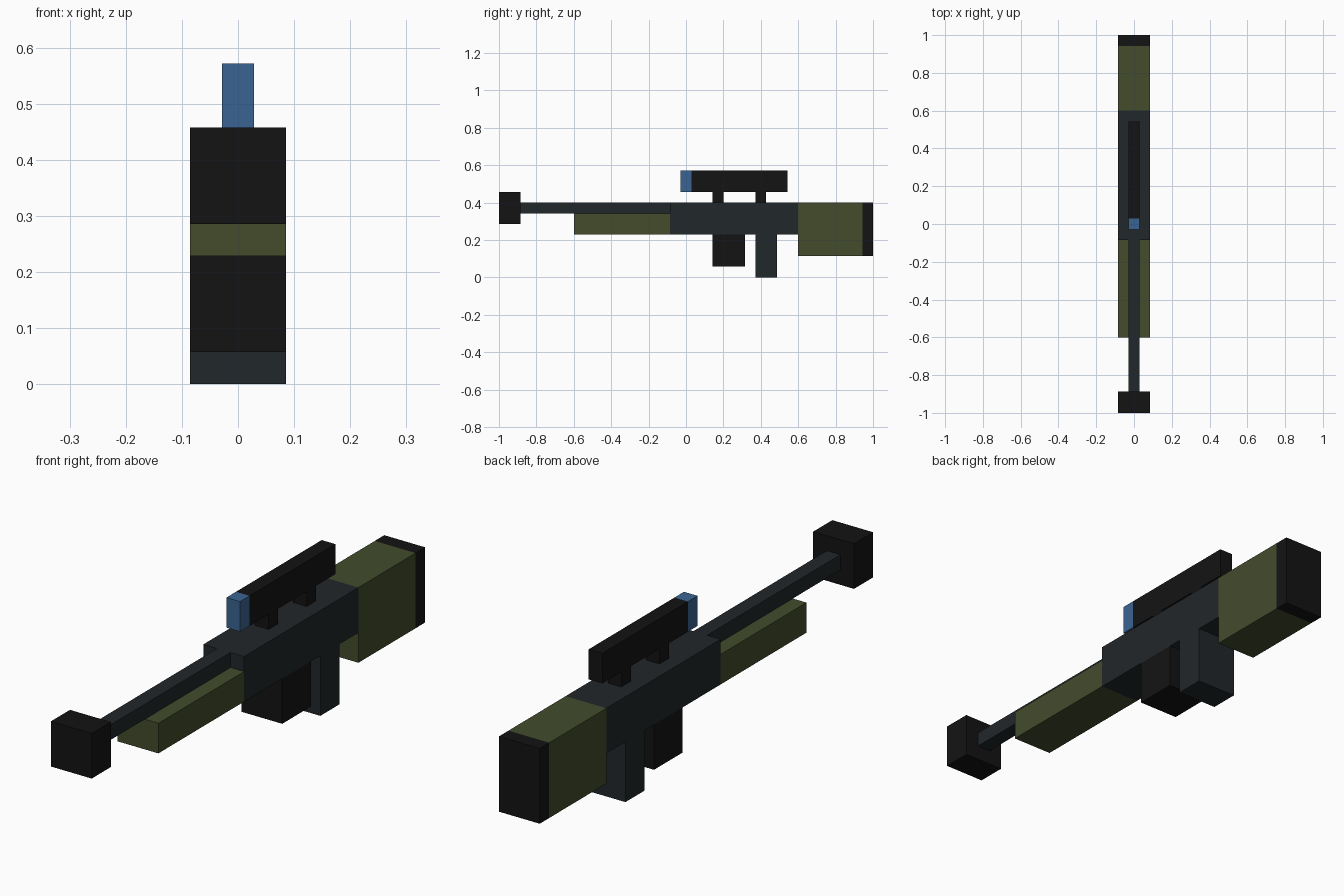
import bpy
import bmesh
from mathutils import Vector

if "Cube" in bpy.data.objects:
    bpy.data.objects.remove(bpy.data.objects["Cube"])

U = 2 / 35  # one block of the model's grid


def material(name, srgb):
    mat = bpy.data.materials.new(name)
    mat.diffuse_color = [(c / 255) ** 2.2 for c in srgb] + [1]
    mat.use_nodes = True
    mat.node_tree.nodes["Principled BSDF"].inputs["Base Color"].default_value = mat.diffuse_color
    return mat


BLACK = material("black", (26, 26, 26))
STEEL = material("gunmetal", (38, 43, 46))
GREEN = material("olive", (69, 77, 48))
BLUE = material("lens_blue", (61, 100, 145))


def block(name, width, y, z, mat):
    """Box centred on x; y counts blocks from the muzzle, z from the ground."""
    bm = bmesh.new()
    bmesh.ops.create_cube(bm, size=1)
    bmesh.ops.scale(bm, verts=bm.verts,
                    vec=Vector((width, y[1] - y[0], z[1] - z[0])) * U)
    mesh = bpy.data.meshes.new(name)
    bm.to_mesh(mesh)
    bm.free()
    mesh.materials.append(mat)
    obj = bpy.data.objects.new(name, mesh)
    obj.location = (0, sum(y) / 2 * U - 1, sum(z) / 2 * U)
    bpy.context.collection.objects.link(obj)
    return obj


# Barrel and forend
block("muzzle_brake", 3, (0, 2), (5, 8), BLACK)
block("barrel", 1, (2, 16), (6, 7), STEEL)
block("handguard", 3, (7, 16), (4, 6), GREEN)

# Body, magazine and grip
block("receiver", 3, (16, 28), (4, 7), STEEL)
block("magazine", 3, (20, 23), (1, 4), BLACK)
block("grip", 3, (24, 26), (0, 4), STEEL)

# Shoulder stock
block("stock", 3, (28, 34), (2, 7), GREEN)
block("butt_pad", 3, (34, 35), (2, 7), BLACK)

# Scope on two mounts
block("scope_lens", 1, (17, 18), (8, 10), BLUE)
block("scope_tube", 1, (18, 27), (8, 10), BLACK)
for label, start in (("front", 20), ("rear", 24)):
    block(f"scope_mount_{label}", 1, (start, start + 1), (7, 8), BLACK)
